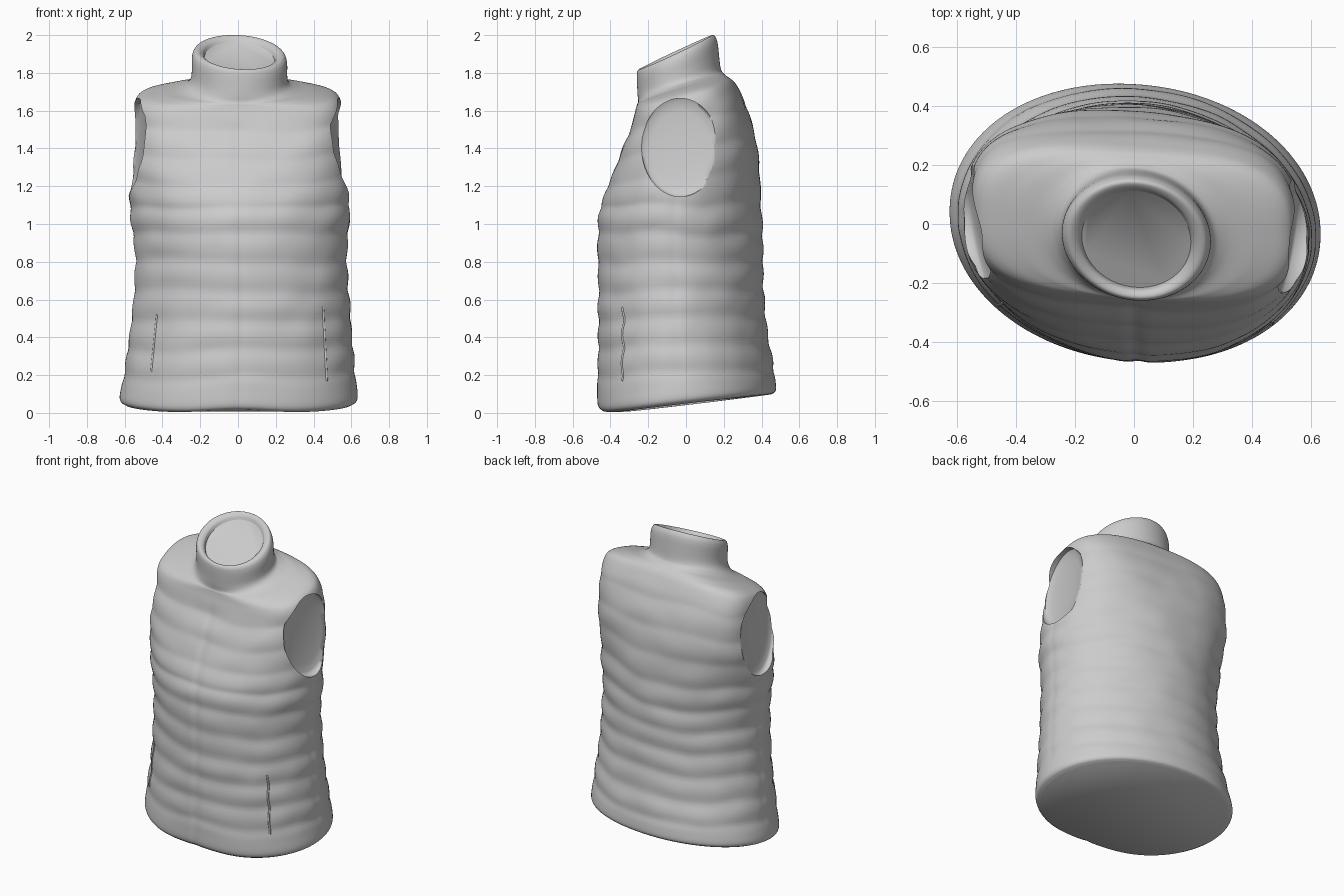
import bpy, bmesh, math
from mathutils import Vector, noise

if "Cube" in bpy.data.objects:
    bpy.data.objects.remove(bpy.data.objects["Cube"])

SEGS, STEPS = 224, 9

# Vest outline rings: front z, back z, front y, back y, half width, squareness
RINGS = [
    (-0.008, 0.10, -0.445, 0.455, 0.600, 2.05),
    (0.032, 0.13, -0.467, 0.475, 0.630, 2.05),
    (0.20, 0.25, -0.466, 0.460, 0.610, 2.0),
    (0.40, 0.44, -0.464, 0.428, 0.590, 1.95),
    (0.62, 0.64, -0.463, 0.412, 0.570, 1.95),
    (0.85, 0.85, -0.467, 0.405, 0.563, 1.95),
    (1.03, 1.03, -0.462, 0.402, 0.580, 2.0),
    (1.15, 1.20, -0.43, 0.392, 0.582, 2.15),
    (1.28, 1.36, -0.375, 0.380, 0.577, 2.5),
    (1.40, 1.50, -0.33, 0.352, 0.565, 2.8),
    (1.50, 1.62, -0.285, 0.315, 0.555, 3.0),
    (1.58, 1.71, -0.265, 0.275, 0.543, 3.0),
    (1.615, 1.752, -0.258, 0.250, 0.507, 2.8),
    (1.635, 1.775, -0.255, 0.225, 0.420, 2.4),
    (1.65, 1.795, -0.252, 0.200, 0.310, 2.1),
    (1.69, 1.83, -0.256, 0.182, 0.258, 2.0),
    (1.78, 1.95, -0.260, 0.168, 0.252, 2.0),
    (1.812, 1.99, -0.256, 0.155, 0.240, 2.0),
    (1.82, 2.00, -0.243, 0.140, 0.220, 2.0),
    (1.81, 1.985, -0.225, 0.122, 0.195, 2.0),
    (1.785, 1.96, -0.215, 0.112, 0.185, 2.0),
]


def smooth_rings():
    """Catmull-Rom interpolation between the outline rings."""
    out, last = [], len(RINGS) - 1
    for i in range(last):
        p = [RINGS[max(0, min(last, i + k))] for k in (-1, 0, 1, 2)]
        for s in range(STEPS):
            t = s / STEPS
            out.append([0.5 * (2 * b + (c - a) * t + (2 * a - 5 * b + 4 * c - d) * t * t
                               + (3 * b - a - 3 * c + d) * t ** 3)
                        for a, b, c, d in zip(*p)])
    return out + [list(RINGS[-1])]


def fade(v, a, b):
    t = max(0.0, min(1.0, (v - a) / (b - a)))
    return t * t * (3 - 2 * t)


def surface_point(ring, ang):
    zf, zb, yf, yb, hw, n = ring
    c, s = math.cos(ang), math.sin(ang)
    r = (abs(c) ** n + abs(s) ** n) ** (-1 / n)
    zm = (zf + zb) / 2
    quilted = fade(zm, 0.12, 0.25) * (1 - fade(zm, 1.55, 1.68))
    # horizontal padded channels, weaker on the chest
    wob = 0.03 * noise.noise(Vector((c * 1.5, s * 1.5, zm * 2)))
    amp = 0.011 - 0.005 * fade(zm, 1.0, 1.3)
    wave = math.sin(math.pi * (zm + wob - 0.2) / 0.15)
    d = quilted * amp * (math.sqrt(wave * wave + 0.03) - 0.65)
    d += quilted * 0.005 * noise.noise(Vector((c * 3, s * 3, zm * 8)))
    # front closure groove and side seams
    if s < 0:
        d -= 0.006 * math.exp(-(hw * c * r / 0.025) ** 2) * (1 - fade(zm, 1.5, 1.66))
    d -= 0.003 * math.exp(-(s / 0.06) ** 2) * quilted
    x = (hw * r + d) * c
    y = (yf + yb) / 2 + ((yb - yf) / 2 * r + d) * s
    y -= 0.06 * x      # the whole garment is slightly twisted
    x += 0.018 * math.sin(math.pi * min(zm, 1.3) / 1.3) + 0.008 * fade(zm, 1.65, 1.8)
    z = zf + (zb - zf) * (s * r + 1) / 2 - 0.06 * x * fade(zm, 1.7, 1.85)
    # wavy front hem
    if s < 0:
        z += 0.025 * math.exp(-(x / 0.25) ** 2) * (1 - fade(zm, 0.05, 0.3))
    return x, y, z


def mesh_object(name, rings):
    bm = bmesh.new()
    loops = [[bm.verts.new(p) for p in ring] for ring in rings]
    for a, b in zip(loops, loops[1:]):
        for i in range(len(a)):
            j = (i + 1) % len(a)
            bm.faces.new((a[i], a[j], b[j], b[i]))
    bm.faces.new(loops[0][::-1])
    bm.faces.new(loops[-1])
    bmesh.ops.recalc_face_normals(bm, faces=bm.faces)
    me = bpy.data.meshes.new(name)
    bm.to_mesh(me)
    bm.free()
    ob = bpy.data.objects.new(name, me)
    bpy.context.collection.objects.link(ob)
    return ob


# Padded vest body with closed hem and collar
body = mesh_object("vest_body", [[surface_point(r, 2 * math.pi * i / SEGS) for i in range(SEGS)]
                                 for r in smooth_rings()])


# Pocket slits following the front surface
def pocket(name, top, bottom):
    cu = bpy.data.curves.new(name, 'CURVE')
    cu.dimensions = '3D'
    cu.bevel_depth = 0.006
    cu.use_fill_caps = True
    sp = cu.splines.new('POLY')
    sp.points.add(23)
    for i, pt in enumerate(sp.points):
        p = Vector(top).lerp(Vector(bottom), i / 23)
        hit, loc, _, _ = body.ray_cast(Vector((p.x, -2, p.y)), Vector((0, 1, 0)))
        pt.co = (*loc, 1)
    ob = bpy.data.objects.new(name, cu)
    bpy.context.collection.objects.link(ob)


bpy.context.view_layer.update()
pocket("pocket_right", (0.45, 0.56), (0.47, 0.17))
pocket("pocket_left", (-0.43, 0.52), (-0.46, 0.22))

# Armholes: shallow oval hollows with a slanted floor
for side in (1, -1):
    rings = []
    for size, dip in ((0.1, 0.018), (0.4, 0.016), (0.75, 0.010), (0.93, 0.002), (1, -0.008), (1, -0.3)):
        ring = []
        for i in range(72):
            a = 2 * math.pi * i / 72
            y = -0.01 - 0.02 * side + 0.205 * size * math.cos(a)
            z = 1.405 + 0.26 * size * math.sin(a)
            x = 0.522 + 0.13 * y - 0.1 * (z - 1.4) - dip
            ring.append((side * x, y, z))
        rings.append(ring)
    cutter = mesh_object("armhole_cutter", rings)
    cutter.data.polygons.foreach_set("use_smooth", [True] * len(cutter.data.polygons))
    cutter.hide_render = True
    mod = body.modifiers.new("armhole", 'BOOLEAN')
    mod.operation, mod.solver, mod.object = 'DIFFERENCE', 'EXACT', cutter
    bpy.context.view_layer.objects.active = body
    bpy.ops.object.modifier_apply(modifier=mod.name)
    bpy.data.objects.remove(cutter)

bpy.ops.object.select_all(action='DESELECT')
body.select_set(True)
bpy.context.view_layer.objects.active = body
bpy.ops.object.shade_smooth_by_angle(angle=math.radians(60))
